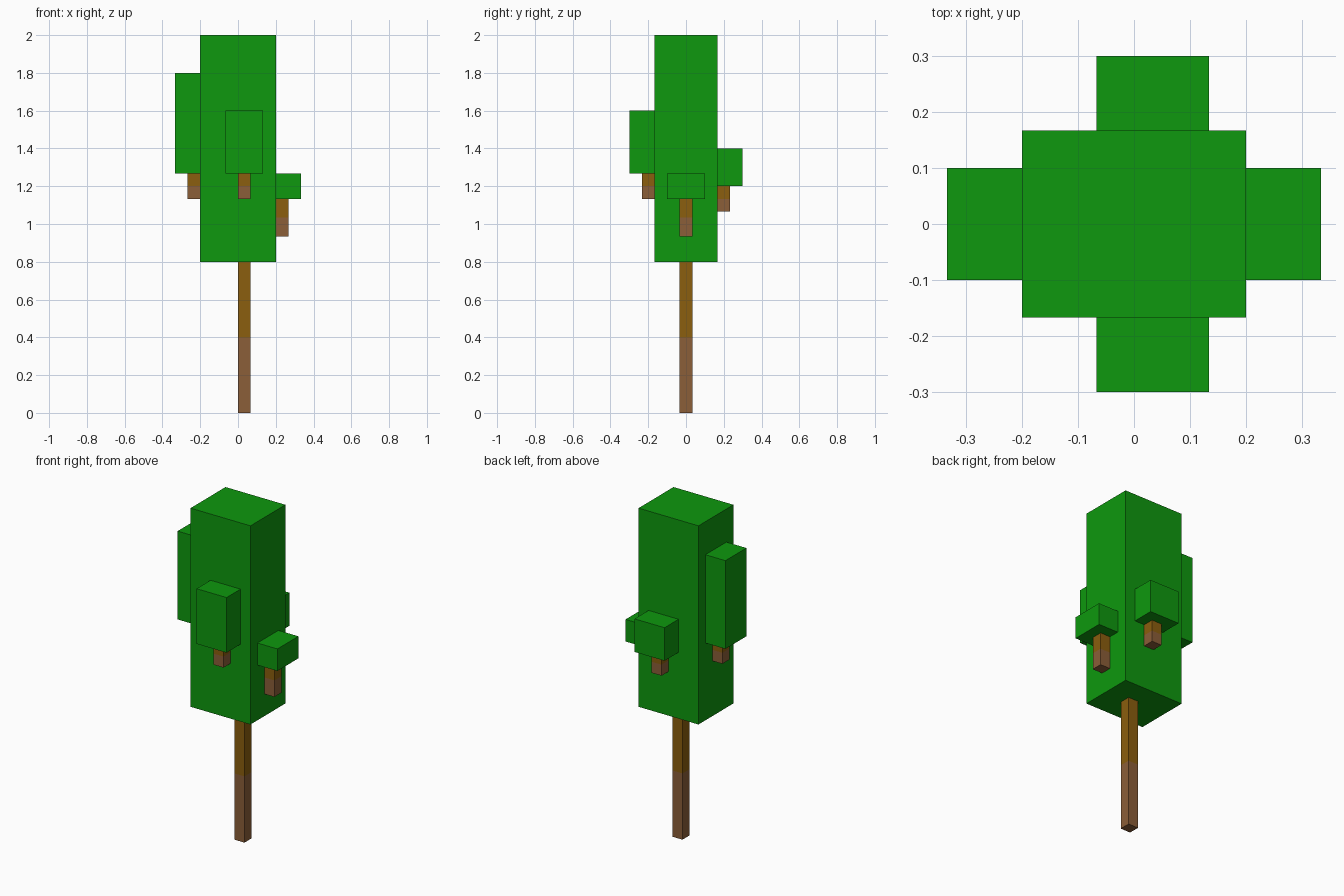
import bpy
import bmesh
from mathutils import Vector

cube = bpy.data.objects.get("Cube")
if cube:
    bpy.data.objects.remove(cube, do_unlink=True)

U = 1 / 15  # one block unit


def material(name, rgb):
    m = bpy.data.materials.new(name)
    m.use_nodes = True
    m.diffuse_color = (*rgb, 1)
    bsdf = m.node_tree.nodes["Principled BSDF"]
    bsdf.inputs["Base Color"].default_value = (*rgb, 1)
    bsdf.inputs["Roughness"].default_value = 0.9
    return m


green = material("leaf green", (0.0044, 0.314, 0.0044))
brown = material("bark brown", (0.258, 0.112, 0.040))
ochre = material("bark ochre", (0.258, 0.112, 0.0044))


def box(name, x, y, z, mats):
    """Box from (min, max) ranges in units; with two materials it is cut at half height."""
    lo, hi = (Vector(c) * U for c in zip(x, y, z))
    mid, size = (lo + hi) / 2, hi - lo
    bm = bmesh.new()
    bmesh.ops.create_cube(bm, size=1)
    for v in bm.verts:
        v.co = Vector(a * b for a, b in zip(v.co, size)) + mid
    if len(mats) == 2:
        bmesh.ops.bisect_plane(bm, geom=bm.verts[:] + bm.edges[:] + bm.faces[:],
                               plane_co=mid, plane_no=(0, 0, 1))
        for f in bm.faces:
            f.material_index = int(f.calc_center_median().z > mid.z)
    mesh = bpy.data.meshes.new(name)
    bm.to_mesh(mesh)
    bm.free()
    for m in mats:
        mesh.materials.append(m)
    bpy.context.collection.objects.link(bpy.data.objects.new(name, mesh))


bark = (brown, ochre)

# Trunk and main crown
box("trunk", (0, 1), (-0.5, 0.5), (0, 12), bark)
box("crown", (-3, 3), (-2.5, 2.5), (12, 30), (green,))

# Side branches: name, twig x, twig y, leaf x, leaf y, heights (twig base, leaf base, leaf top)
branches = [
    ("left", (3, 4), (-0.5, 0.5), (3, 5), (-1.5, 1.5), (14, 17, 19)),
    ("right", (-4, -3), (-0.5, 0.5), (-5, -3), (-1.5, 1.5), (17, 19, 27)),
    ("front", (0, 1), (-3.5, -2.5), (-1, 2), (-4.5, -2.5), (17, 19, 24)),
    ("back", (0, 1), (2.5, 3.5), (-1, 2), (2.5, 4.5), (16, 18, 21)),
]
for name, tx, ty, lx, ly, (base, mid, top) in branches:
    box(name + "_twig", tx, ty, (base, mid), bark)
    box(name + "_leaves", lx, ly, (mid, top), (green,))
